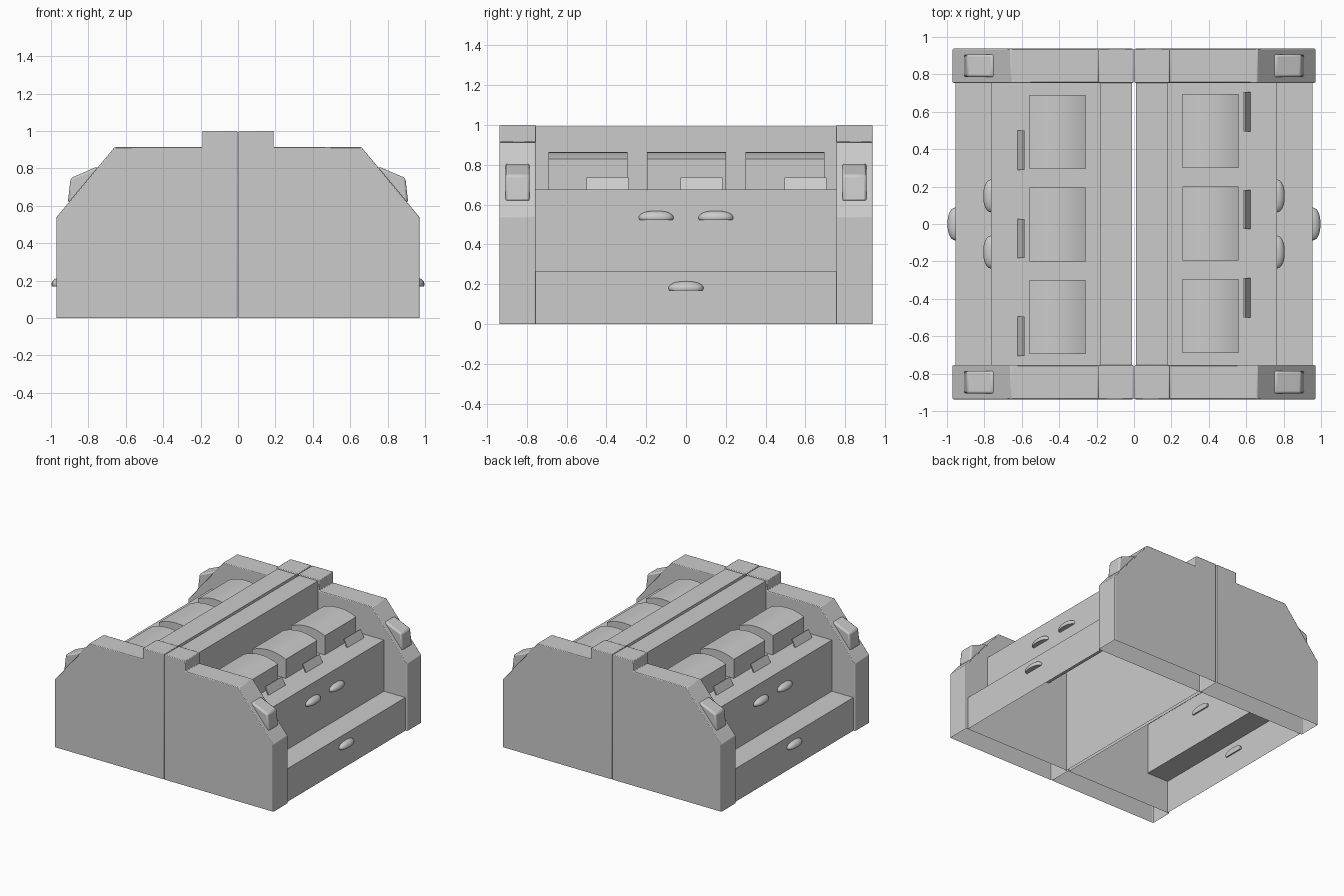
import bpy, bmesh, math
from mathutils import Vector

if "Cube" in bpy.data.objects:
    bpy.data.objects.remove(bpy.data.objects["Cube"])

grey = bpy.data.materials.new("plain grey")
grey.diffuse_color = (0.6, 0.6, 0.6, 1)
grey.use_nodes = True
grey.node_tree.nodes["Principled BSDF"].inputs["Base Color"].default_value = grey.diffuse_color


def finish(bm, name, bevel=0, smooth=True):
    me = bpy.data.meshes.new(name)
    bm.to_mesh(me)
    bm.free()
    ob = bpy.data.objects.new(name, me)
    bpy.context.collection.objects.link(ob)
    me.materials.append(grey)
    if bevel:
        m = ob.modifiers.new("bevel", 'BEVEL')
        m.width, m.segments, m.limit_method = bevel, 2, 'ANGLE'
    if smooth:
        bpy.ops.object.select_all(action='DESELECT')
        ob.select_set(True)
        bpy.context.view_layer.objects.active = ob
        bpy.ops.object.shade_smooth_by_angle(angle=math.radians(30))
    return ob


def turn(bm, side):
    """Half turn about z for the left half, then outward normals."""
    for v in bm.verts:
        v.co.x *= side
        v.co.y *= side
    bmesh.ops.recalc_face_normals(bm, faces=bm.faces)
    if bm.calc_volume(signed=True) < 0:
        bmesh.ops.reverse_faces(bm, faces=bm.faces)


def extrude_profile(name, pts, y0, y1, side, bevel=0, smooth=True, open_bottom=False, open_ends=False):
    """Closed xz outline stretched from y0 to y1, optionally left open."""
    bm = bmesh.new()
    face = bm.faces.new([bm.verts.new((x, y0, z)) for x, z in pts])
    r = bmesh.ops.extrude_face_region(bm, geom=[face])
    bmesh.ops.translate(bm, vec=(0, y1 - y0, 0),
                        verts=[v for v in r["geom"] if isinstance(v, bmesh.types.BMVert)])
    # the starting face survives extrusion only in some cases, so make sure both ends exist
    bmesh.ops.holes_fill(bm, edges=[e for e in bm.edges if e.is_boundary], sides=0)
    turn(bm, side)
    bm.normal_update()
    drop = [f for f in bm.faces
            if (open_bottom and all(v.co.z < 0.001 for v in f.verts))
            or (open_ends and abs(f.normal.y) > 0.9)]
    bmesh.ops.delete(bm, geom=drop, context='FACES')
    return finish(bm, name, bevel, smooth)


def cup_handle(name, x, y, z, side):
    """Cup pull: half a rounded dome, flat underneath, its back just through the panel."""
    bm = bmesh.new()
    bmesh.ops.create_uvsphere(bm, u_segments=24, v_segments=12, radius=1)
    caps = []
    for co, no in (((0, 0, -0.35), (0, 0, -1)), ((-0.25, 0, 0), (-1, 0, 0))):
        bmesh.ops.bisect_plane(bm, geom=bm.verts[:] + bm.edges[:] + bm.faces[:],
                               plane_co=co, plane_no=no, clear_outer=True)
        r = bmesh.ops.holes_fill(bm, edges=[e for e in bm.edges if e.is_boundary], sides=0)
        caps += r["faces"]
    for v in bm.verts:
        c = v.co
        # squarer in plan than an ellipse
        wide = math.copysign(abs(c.y) ** 0.85, c.y)
        v.co = Vector((x + c.x * 0.042, y + wide * 0.088, z + 0.012 + c.z * 0.035))
    turn(bm, side)
    # recessed underside
    for f in [f for f in caps if f.is_valid and abs(f.normal.z) > 0.9]:
        bmesh.ops.inset_region(bm, faces=[f], thickness=0.006, depth=-0.012)
    finish(bm, name)


END = [(0.003, 0), (0.97, 0), (0.97, 0.54), (0.66, 0.913), (0.19, 0.913), (0.19, 1.0), (0.003, 1.0)]
BODY = [(0.012, 0), (0.955, 0), (0.955, 0.265), (0.765, 0.265), (0.765, 0.675),
        (0.18, 0.675), (0.18, 0.992), (0.012, 0.992)]
BRACKET = [(0.72, 0.78), (0.755, 0.808), (0.895, 0.748), (0.91, 0.617), (0.85, 0.617)]
# Goods box with a gently domed top
GOODS = [(0.26, 0.67), (0.56, 0.67)] + [
    (0.41 + 0.15 * math.cos(math.pi * i / 12), 0.828 + 0.035 * (1 - math.cos(math.pi * i / 12) ** 2))
    for i in range(13)]

for side, word in ((1, "right"), (-1, "left")):
    # Hollow end panels with slanted shoulder brackets
    for y0, y1 in ((-0.937, -0.755), (0.755, 0.937)):
        extrude_profile(f"{word}_end_panel", END, y0, y1, side, 0.005, open_bottom=True)
        mid = (y0 + y1) / 2
        extrude_profile(f"{word}_shoulder_bracket", BRACKET, mid - 0.061, mid + 0.061, side, 0.012)

    # Stepped shelf shell, hollow and open underneath
    extrude_profile(f"{word}_shelf_body", BODY, -0.756, 0.756, side, 0, False, True, True)

    # Three goods boxes and their tilted price tags
    for y in (-0.492, 0.003, 0.497):
        extrude_profile(f"{word}_goods_box", GOODS, y - 0.198, y + 0.198, side)
    for y in (-0.395, 0.078, 0.6):
        extrude_profile(f"{word}_price_tag", [(0.615, 0.672), (0.624, 0.675), (0.594, 0.735), (0.585, 0.732)],
                        y - 0.105, y + 0.105, side, 0, False)

    # Drawer pulls
    cup_handle(f"{word}_upper_handle", 0.764, -0.15, 0.522, side)
    cup_handle(f"{word}_upper_handle", 0.764, 0.15, 0.522, side)
    cup_handle(f"{word}_lower_handle", 0.955, 0, 0.168, side)
